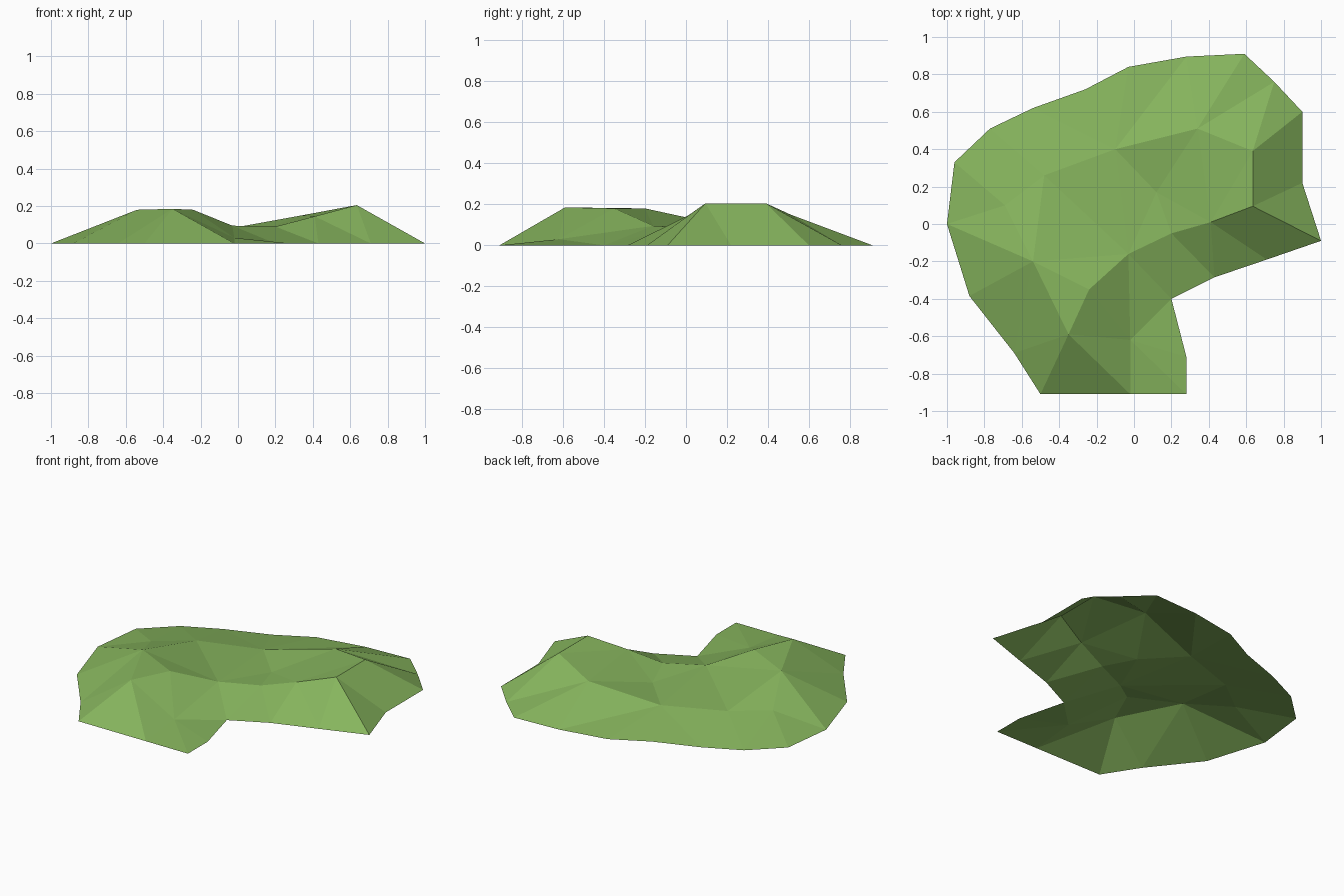
import bpy
import bmesh
from mathutils import Vector
from mathutils.geometry import delaunay_2d_cdt

cube = bpy.data.objects.get("Cube")
if cube:
    bpy.data.objects.remove(cube)

# Ground edge of the patch, clockwise from the west tip, all at z = 0
outline = {
    "west": (-1, 0), "west_north": (-.96, .33), "nw": (-.77, .51),
    "north_a": (-.54, .62), "north_b": (-.26, .72), "north_c": (-.03, .84),
    "north_d": (.28, .895), "north_tip": (.59, .91), "ne": (.75, .76),
    "east_a": (.9, .6), "east_b": (.9, .22), "east_tip": (1, -.09),
    "bay_a": (.71, -.19), "bay_b": (.43, -.285), "bay_c": (.2, -.4),
    "foot_a": (.28, -.71), "foot_b": (.28, -.91), "foot_c": (-.02, -.91),
    "foot_d": (-.5, -.91), "sw_a": (-.64, -.69), "sw_b": (-.88, -.385),
}

# Hilltops, ridge and valley points
relief = {
    "peak_n": (.635, .39, .205), "peak_s": (.635, .095, .205),
    "shoulder_n": (.34, .51, .15), "shoulder_s": (.41, .01, .145),
    "saddle": (.2, -.05, .09), "valley": (.12, .17, .07),
    "hollow": (-.1, .4, .07), "pass": (-.03, -.16, .095),
    "hill_e": (-.24, -.35, .18), "hill_s": (-.35, -.59, .185),
    "hill_w": (-.54, -.2, .18), "slope_n": (-.48, .26, .08),
    "slope_w": (-.69, .1, .08), "gully": (-.02, -.62, .03),
}

# Crease lines that the triangles must follow
creases = [
    ("shoulder_n", "peak_n", "peak_s", "shoulder_s", "saddle", "pass"),
    ("pass", "hill_e", "hill_s", "hill_w", "sw_a"),
    ("north_d", "hollow", "north_c"),
    ("north_tip", "shoulder_n", "ne", "peak_n", "east_a"),
    ("east_b", "peak_s", "east_tip"),
    ("bay_a", "shoulder_s", "bay_b"),
    ("foot_c", "hill_s", "gully", "foot_a"),
    ("hill_e", "gully", "pass", "bay_c"),
    ("hill_w", "west", "slope_w", "slope_n", "hill_w"),
    ("hill_e", "hill_w", "sw_b"),
    ("shoulder_n", "valley", "shoulder_s"),
    ("hollow", "valley", "pass"),
    ("bay_c", "gully", "foot_b"),
    ("bay_c", "saddle", "valley"),
]

names = list(outline) + list(relief)
edges = []
for crease in creases:
    chain = [names.index(name) for name in crease]
    edges += list(zip(chain, chain[1:]))

# Triangulate inside the ground edge, then lift each point to its height
flat = [Vector(p[:2]) for p in (*outline.values(), *relief.values())]
border = list(range(len(outline)))[::-1]
verts, _, faces, sources, _, _ = delaunay_2d_cdt(flat, edges, [border], 1, 1e-5)

bm = bmesh.new()
for co, source in zip(verts, sources):
    name = names[source[0]]
    height = relief[name][2] if name in relief else 0
    bm.verts.new((co.x, co.y, height))
bm.verts.ensure_lookup_table()
for face in faces:
    bm.faces.new([bm.verts[i] for i in face])
bm.normal_update()
for face in bm.faces:
    if face.normal.z < 0:
        face.normal_flip()

mesh = bpy.data.meshes.new("grass_hill")
bm.to_mesh(mesh)
bm.free()
hill = bpy.data.objects.new("grass_hill", mesh)
bpy.context.collection.objects.link(hill)

# Grass colour
grass = bpy.data.materials.new("grass_green")
grass.use_nodes = True
colour = (.24, .46, .11, 1)
grass.diffuse_color = colour
grass.node_tree.nodes["Principled BSDF"].inputs["Base Color"].default_value = colour
mesh.materials.append(grass)
